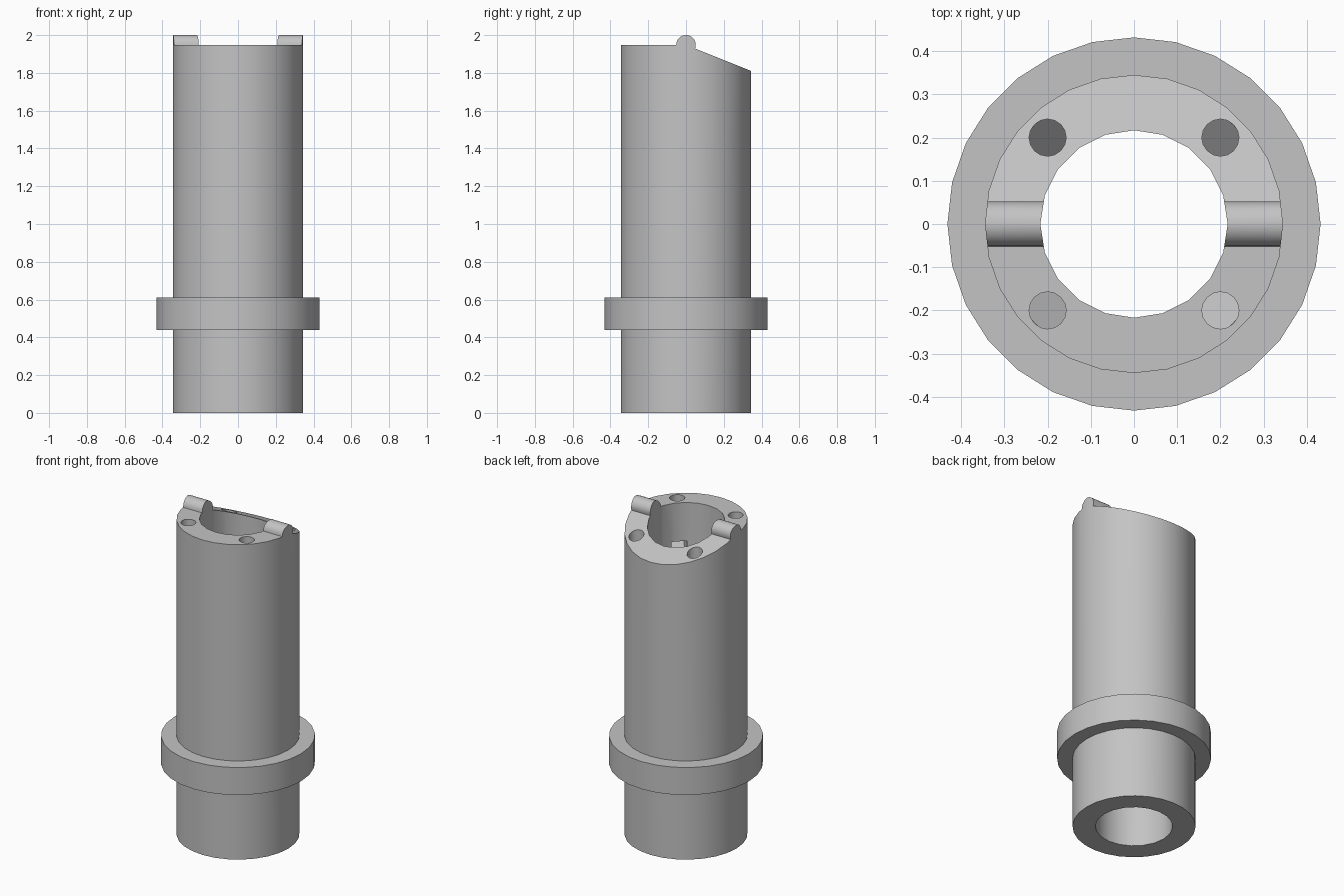
import bpy, bmesh, math
from mathutils import Matrix, Vector

if "Cube" in bpy.data.objects:
    bpy.data.objects.remove(bpy.data.objects["Cube"], do_unlink=True)

grey = bpy.data.materials.new("plain grey")
grey.use_nodes = True
colour = (0.55, 0.55, 0.55, 1)
grey.diffuse_color = colour
grey.node_tree.nodes["Principled BSDF"].inputs["Base Color"].default_value = colour


def finish(name, bm):
    bmesh.ops.recalc_face_normals(bm, faces=bm.faces)
    mesh = bpy.data.meshes.new(name)
    bm.to_mesh(mesh)
    bm.free()
    mesh.materials.append(grey)
    obj = bpy.data.objects.new(name, mesh)
    bpy.context.collection.objects.link(obj)
    return obj


def cylinder(name, radius, z0, z1, sides, x=0, y=0):
    bm = bmesh.new()
    bmesh.ops.create_cone(bm, cap_ends=True, segments=sides, radius1=radius,
                          radius2=radius, depth=z1 - z0,
                          matrix=Matrix.Translation((x, y, (z0 + z1) / 2)))
    return finish(name, bm)


def prism(name, profile, half_width, angle=0):
    """Extrude a (y, z) profile along x, then turn it about z."""
    bm = bmesh.new()
    face = bm.faces.new([bm.verts.new((-half_width, y, z)) for y, z in profile])
    new = bmesh.ops.extrude_face_region(bm, geom=[face])["geom"]
    bmesh.ops.translate(bm, verts=[v for v in new if isinstance(v, bmesh.types.BMVert)],
                        vec=Vector((2 * half_width, 0, 0)))
    bmesh.ops.rotate(bm, verts=bm.verts, matrix=Matrix.Rotation(angle, 3, 'Z'))
    return finish(name, bm)


def boolean(target, tool, operation):
    mod = target.modifiers.new("cut", 'BOOLEAN')
    mod.operation = operation
    mod.solver = 'EXACT'
    mod.object = tool
    tool.hide_render = True
    bpy.ops.object.select_all(action='DESELECT')
    bpy.context.view_layer.objects.active = target
    target.select_set(True)
    bpy.ops.object.modifier_apply(modifier=mod.name)
    bpy.data.objects.remove(tool, do_unlink=True)


# Tube: flat front top, sloping back top, and a round ridge across the middle
TOP, SLOPE, RIDGE = 1.948, 0.4, 0.052
start = -math.atan(SLOPE)
arc = [start + (math.pi - start) * i / 14 for i in range(15)]
outline = [(-0.5, -0.1), (0.5, -0.1), (0.5, TOP - 0.5 * SLOPE)]
outline += [(RIDGE * math.cos(a), TOP + RIDGE * math.sin(a)) for a in arc]
outline.append((-0.5, TOP))
tube = cylinder("tube_body", 0.345, 0, 2.1, 28)
boolean(tube, prism("top_shape", outline, 0.6), 'INTERSECT')

# Bore
boolean(tube, cylinder("bore", 0.217, -0.1, 2.2, 20), 'DIFFERENCE')

# Four holes that bend inward down a sloping chute into the bore
HOLE, REACH = 0.043, 0.2
chute = [(0.15, 1.71), (0.324, 1.71), (0.324, 1.66), (0.15, 1.46)]
for sx in (-1, 1):
    for sy in (-1, 1):
        x, y = sx * REACH, sy * REACH
        boolean(tube, cylinder("hole", HOLE, 1.69, 2.2, 16, x, y), 'DIFFERENCE')
        turn = math.atan2(y, x) - math.pi / 2
        boolean(tube, prism("chute", chute, HOLE + 0.001, turn), 'DIFFERENCE')

# Collar ring
collar = cylinder("collar", 0.432, 0.44, 0.61, 28)
boolean(collar, cylinder("collar_bore", 0.335, 0.3, 0.8, 28), 'DIFFERENCE')

# Smooth curves with sharp rims
for obj in (tube, collar):
    bpy.ops.object.select_all(action='DESELECT')
    bpy.context.view_layer.objects.active = obj
    obj.select_set(True)
    bpy.ops.object.shade_smooth_by_angle(angle=math.radians(30))
